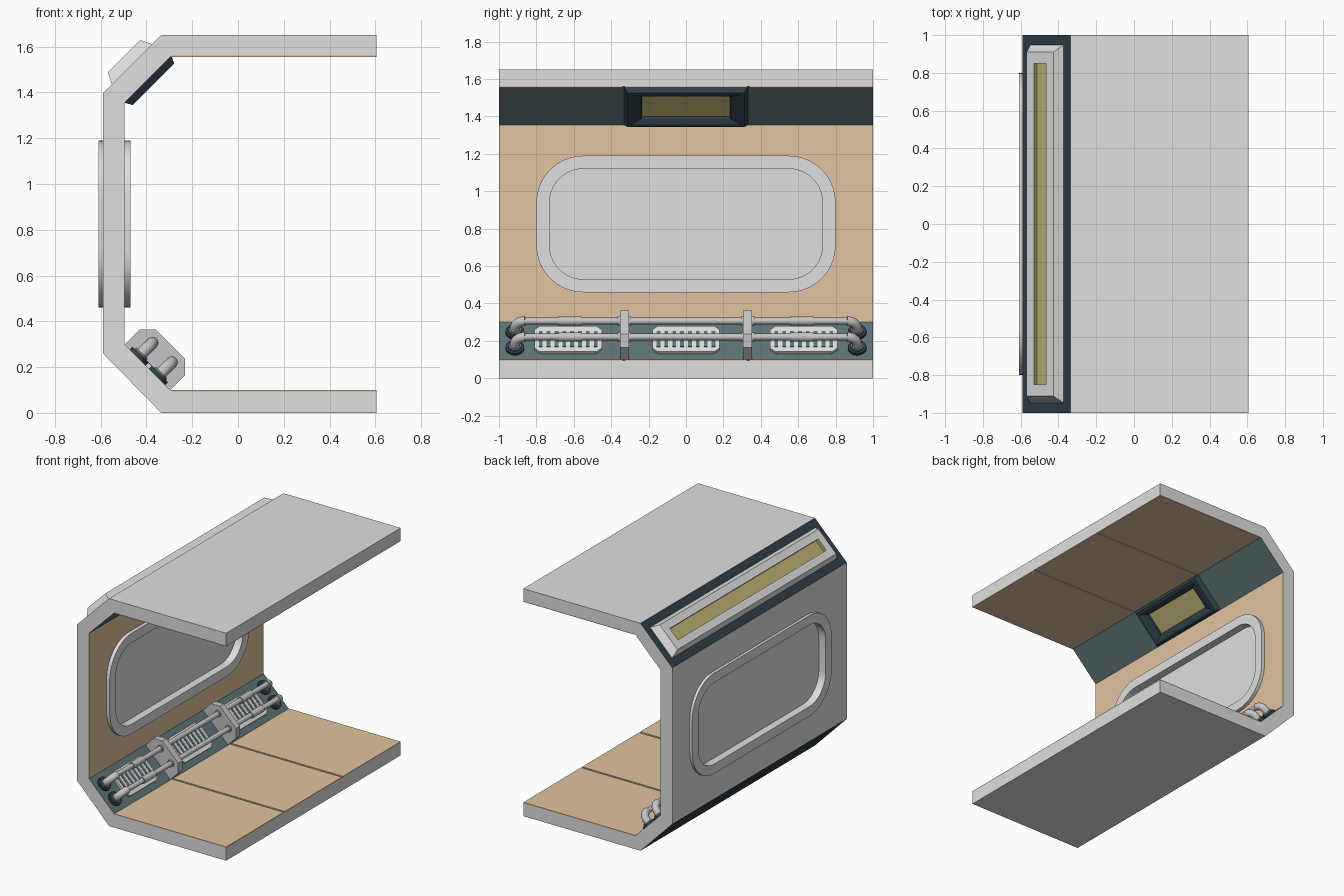
import bpy, bmesh, math
from mathutils import Matrix, Vector

if "Cube" in bpy.data.objects:
    bpy.data.objects.remove(bpy.data.objects["Cube"])


def material(name, rgb):
    m = bpy.data.materials.new(name)
    m.diffuse_color = (*rgb, 1)
    m.use_nodes = True
    m.node_tree.nodes["Principled BSDF"].inputs["Base Color"].default_value = m.diffuse_color
    return m


GREY = material("hull grey", (0.74, 0.74, 0.74))
METAL = material("pipe metal", (0.56, 0.56, 0.57))
TAN = material("tan panel", (0.745, 0.55, 0.35))
TEAL = material("teal panel", (0.11, 0.172, 0.187))
NAVY = material("dark navy", (0.028, 0.05, 0.066))
YELLOW = material("lamp yellow", (0.515, 0.45, 0.17))


def loft(name, loops, mats, M=Matrix(), cyclic=False, smooth=False, rule=None):
    """Skin a row of equal loops; cap both ends unless cyclic."""
    bm = bmesh.new()
    rings = [[bm.verts.new(M @ Vector(p)) for p in loop] for loop in loops]
    n = len(rings[0])
    pairs = list(zip(rings, rings[1:])) + ([(rings[-1], rings[0])] if cyclic else [])
    for k, (a, b) in enumerate(pairs):
        for i in range(n):
            f = bm.faces.new((a[i], a[(i + 1) % n], b[(i + 1) % n], b[i]))
            f.material_index = rule(k) if rule else 0
    if not cyclic:
        bm.faces.new(rings[0][::-1])
        f = bm.faces.new(rings[-1])
        f.material_index = rule(len(pairs)) if rule else 0
    bmesh.ops.recalc_face_normals(bm, faces=bm.faces)
    me = bpy.data.meshes.new(name)
    bm.to_mesh(me)
    bm.free()
    for m in mats:
        me.materials.append(m)
    ob = bpy.data.objects.new(name, me)
    bpy.context.collection.objects.link(ob)
    if smooth:
        bpy.ops.object.select_all(action='DESELECT')
        ob.select_set(True)
        bpy.context.view_layer.objects.active = ob
        bpy.ops.object.shade_smooth_by_angle(angle=math.radians(35))
    return ob


def prism(name, pts, y0, y1, mats, M=Matrix()):
    return loft(name, [[(x, y, z) for x, z in pts] for y in (y0, y1)], mats, M)


def box(name, x0, x1, y0, y1, z0, z1, mat, M=Matrix()):
    return prism(name, [(x0, z0), (x1, z0), (x1, z1), (x0, z1)], y0, y1, [mat], M)


def tube(name, x, path, r, mat, M, sides=16):
    """Round tube along a path of (y, z) points at fixed x."""
    loops = []
    for i, (y, z) in enumerate(path):
        a, b = path[max(i - 1, 0)], path[min(i + 1, len(path) - 1)]
        t = Vector((0, b[0] - a[0], b[1] - a[1])).normalized()
        s = t.cross(Vector((1, 0, 0)))
        loops.append([Vector((x, y, z)) + r * (math.cos(q) * Vector((1, 0, 0)) + math.sin(q) * s)
                      for q in (2 * math.pi * j / sides for j in range(sides))])
    return loft(name, loops, [mat], M, smooth=True)


def rounded(x, hy, hz, r, zc=0.825, n=10):
    pts = []
    for k, (sy, sz) in enumerate([(1, 1), (-1, 1), (-1, -1), (1, -1)]):
        for i in range(n + 1):
            q = math.pi / 2 * (k + i / n)
            pts.append((x, sy * (hy - r) + r * math.cos(q), zc + sz * (hz - r) + r * math.sin(q)))
    return pts


def rect(hx, hy, z):
    return [(-hx, -hy, z), (hx, -hy, z), (hx, hy, z), (-hx, hy, z)]


def slant(x, z, deg):
    return Matrix.Translation((x, 0, z)) @ Matrix.Rotation(math.radians(deg), 4, 'Y')


# Hull: C-shaped profile, colours by face direction
profile = [(0.605, 0), (-0.335, 0), (-0.59, 0.26), (-0.59, 1.395), (-0.335, 1.65), (0.605, 1.65),
           (0.605, 1.563), (-0.287, 1.563), (-0.495, 1.355), (-0.495, 0.30), (-0.287, 0.092), (0.605, 0.092)]
hull = prism("hull", profile, -1, 1, [GREY, TAN, TEAL, NAVY])
for f in hull.data.polygons:
    nx, nz = f.normal.x, f.normal.z
    if abs(nx) > 0.5 and abs(nz) > 0.5:
        f.material_index = 2 if nx > 0 else 3
    elif nx > 0.9 and f.center.x < 0:
        f.material_index = 1

# Window opening
cutter = loft("window_cutter", [rounded(x, 0.765, 0.33, 0.215) for x in (-0.8, -0.3)], [GREY])
mod = hull.modifiers.new("window", 'BOOLEAN')
mod.operation, mod.solver, mod.object = 'DIFFERENCE', 'EXACT', cutter
bpy.context.view_layer.objects.active = hull
bpy.ops.object.modifier_apply(modifier=mod.name)
bpy.data.objects.remove(cutter)

# Window frame and pane
loft("window_frame", [rounded(-0.61, 0.80, 0.365, 0.25), rounded(-0.47, 0.80, 0.365, 0.25),
                      rounded(-0.47, 0.73, 0.295, 0.18), rounded(-0.61, 0.73, 0.295, 0.18)],
     [GREY], cyclic=True, smooth=True)
loft("window_pane", [rounded(x, 0.74, 0.305, 0.19) for x in (-0.555, -0.525)], [GREY])

# Floor and ceiling panels in three bays with grooves
for part, base, top in (("floor", 0.091, 0.10), ("ceiling", 1.564, 1.555)):
    mid = (base + top) / 2
    box(part + "_lining", -0.29, 0.605, -1, 1, base, mid, TAN)
    for i, (a, b) in enumerate([(-1, -0.34), (-0.326, 0.326), (0.34, 1)]):
        box(f"{part}_panel_{i}", -0.292, 0.605, a, b, mid, top, TAN)

# Inner and outer lamps: base, top, rim and recess loops
loft("ceiling_lamp", [rect(0.148, 0.335, -0.005), rect(0.128, 0.312, 0.032),
                      rect(0.112, 0.295, 0.032), rect(0.085, 0.24, 0.015), rect(0.078, 0.235, 0.005)],
     [NAVY, YELLOW], slant(-0.3925, 1.4575, 135), rule=lambda k: int(k == 4))
loft("outer_lamp", [rect(0.127, 0.95, -0.005), rect(0.10, 0.91, 0.05),
                    rect(0.046, 0.85, 0.05), rect(0.046, 0.85, 0.025)],
     [GREY, YELLOW], slant(-0.4625, 1.5225, -45), rule=lambda k: int(k >= 2))

# Pipe rack on the lower slanted panel
S = slant(-0.395, 0.20, 45)
bracket = [(-0.141, -0.005), (-0.141, 0.09), (-0.09, 0.141), (0.09, 0.141), (0.141, 0.09), (0.141, -0.005)]
for side in (-1, 1):
    y = side * 0.33
    prism(f"bracket_{side}", bracket, y - 0.024, y + 0.024, [METAL], S)

for row, x in (("upper", -0.06), ("lower", 0.06)):
    tube(row + "_pipe", x, [(-0.87, 0.09), (0.87, 0.09)], 0.018, METAL, S)
    for s in (-1, 1):
        tube(f"{row}_collar_{s}", x, [(s * 0.555, 0.09), (s * 0.685, 0.09)], 0.024, METAL, S)
        tube(f"{row}_clamp_{s}", x, [(s * 0.295, 0.09), (s * 0.365, 0.09)], 0.025, METAL, S)
        arc = [(s * (0.86 + 0.055 * math.sin(q)), 0.035 + 0.055 * math.cos(q))
               for q in (math.pi / 2 * i / 8 for i in range(9))]
        tube(f"{row}_elbow_{s}", x, arc + [(s * 0.915, 0.0)], 0.026, METAL, S)
        tube(f"{row}_flange_{s}", x, [(s * 0.915, -0.004), (s * 0.915, 0.016)], 0.05, NAVY, S)
        tube(f"{row}_flange_ring_{s}", x, [(s * 0.915, 0.0), (s * 0.915, 0.026)], 0.036, TEAL, S)

# Vent grilles with chamfered corners and long slots
for i, y in enumerate((-0.63, 0, 0.63)):
    plate = [(-0.07, -0.18), (0.07, -0.18), (0.098, -0.15), (0.098, 0.15),
             (0.07, 0.18), (-0.07, 0.18), (-0.098, 0.15), (-0.098, -0.15)]
    loft(f"vent_{i}", [[(a, y + b, z) for a, b in plate] for z in (-0.003, 0.016)], [GREY], S)
    for j in range(8):
        c = y + (j - 3.5) * 0.042
        box(f"vent_{i}_slot_{j}", -0.058, 0.062, c - 0.01, c + 0.01, 0.012, 0.018, TEAL, S)
